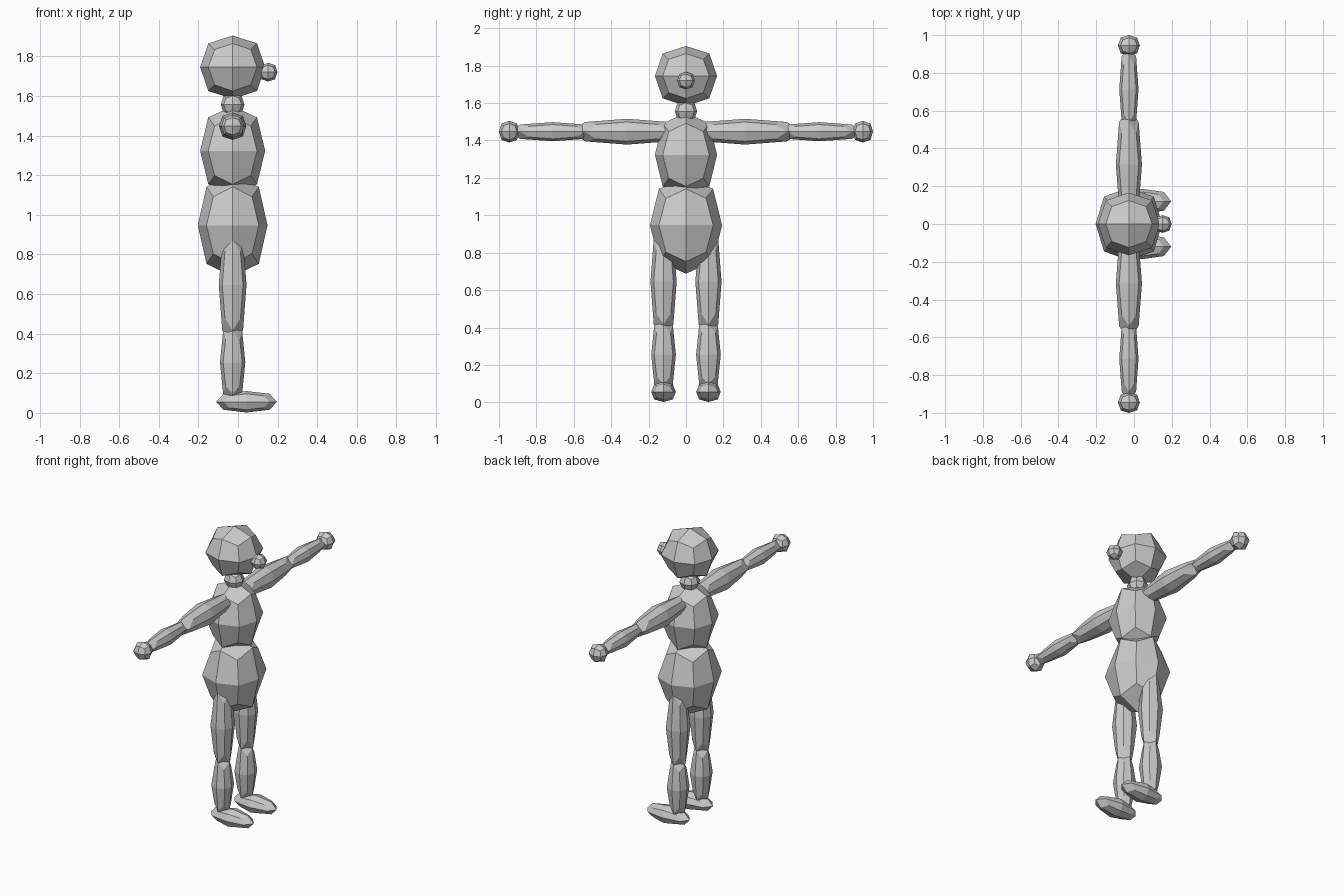
import bpy, bmesh

if "Cube" in bpy.data.objects:
    bpy.data.objects.remove(bpy.data.objects["Cube"])

CX = -0.027  # body axis


def blob(name, center, half):
    """24-quad ball (a once-subdivided, rounded cube) stretched to half sizes."""
    bm = bmesh.new()
    bmesh.ops.create_cube(bm, size=2)
    bmesh.ops.subdivide_edges(bm, edges=bm.edges[:], cuts=1, use_grid_fill=True)
    for v in bm.verts:
        # face centres, edge midpoints and corners pull in differently
        outer = sum(abs(c) > 0.5 for c in v.co)
        f = {1: 1.0, 2: 0.75, 3: 5 / 9}[outer]
        v.co = [c * f * h for c, h in zip(v.co, half)]
    bmesh.ops.recalc_face_normals(bm, faces=bm.faces[:])
    mesh = bpy.data.meshes.new(name)
    bm.to_mesh(mesh)
    bm.free()
    obj = bpy.data.objects.new(name, mesh)
    obj.location = center
    bpy.context.collection.objects.link(obj)
    return obj


# Trunk and head
blob("hips", (CX, 0, 0.947), (0.176, 0.193, 0.259))
blob("torso", (CX, 0, 1.323), (0.164, 0.166, 0.225))
blob("neck", (CX, 0, 1.556), (0.06, 0.06, 0.06))
blob("head", (CX, 0, 1.745), (0.164, 0.166, 0.160))
blob("nose", (0.152, 0, 1.72), (0.047, 0.047, 0.047))

# Limbs, mirrored across y
for side, s in (("left", 1), ("right", -1)):
    blob(side + "_upper_arm", (CX, s * 0.315, 1.447), (0.069, 0.30, 0.069))
    blob(side + "_forearm", (CX, s * 0.713, 1.447), (0.051, 0.232, 0.051))
    blob(side + "_hand", (CX, s * 0.945, 1.447), (0.058, 0.055, 0.058))
    blob(side + "_thigh", (CX, s * 0.12, 0.645), (0.07, 0.07, 0.305))
    blob(side + "_shin", (CX, s * 0.12, 0.255), (0.064, 0.066, 0.212))
    blob(side + "_foot", (0.043, s * 0.12, 0.056), (0.154, 0.066, 0.054))
